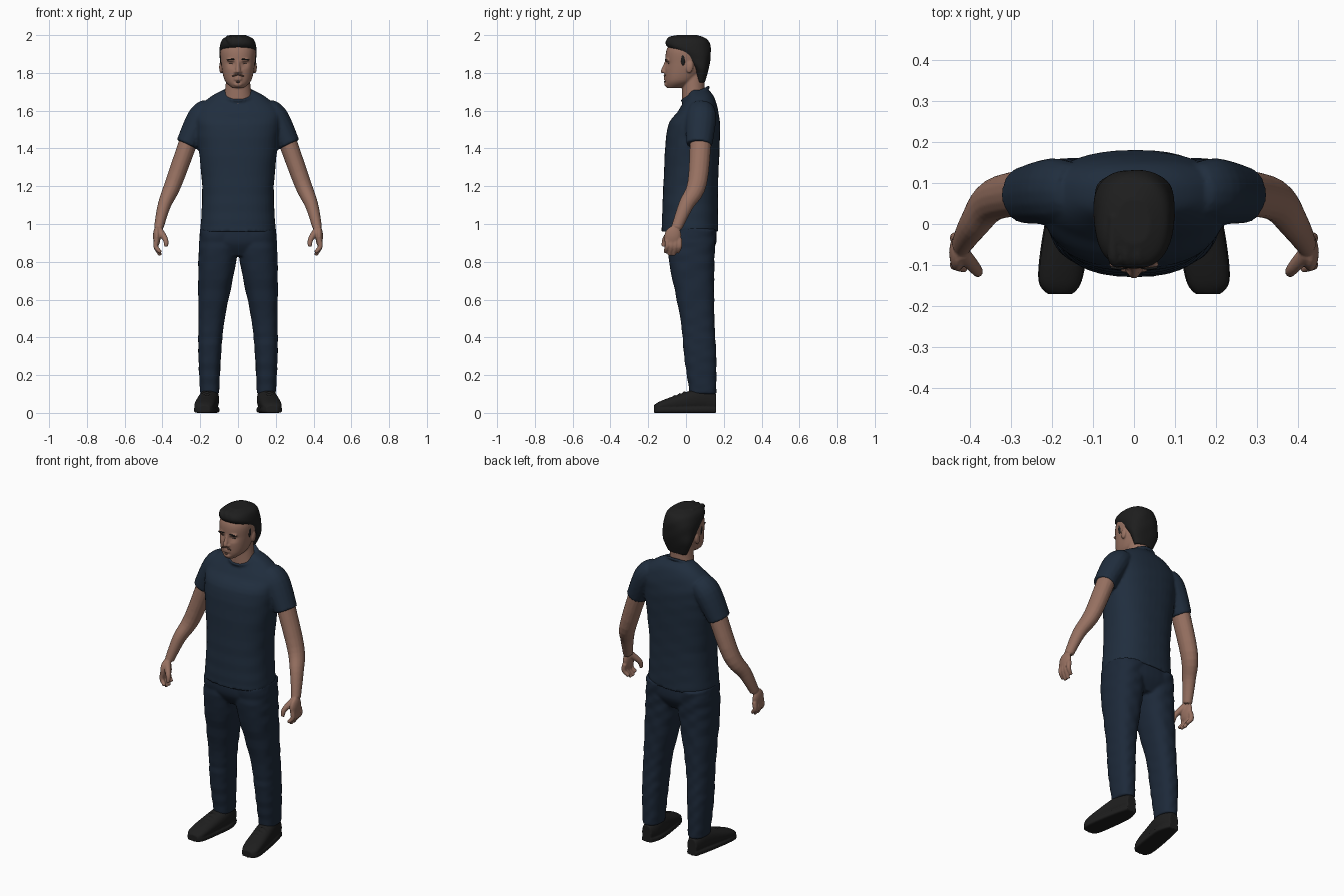
import bpy, bmesh, math
from mathutils import Vector, Matrix

if "Cube" in bpy.data.objects:
    bpy.data.objects.remove(bpy.data.objects["Cube"])


def material(name, red, green, blue):
    mat = bpy.data.materials.new(name)
    mat.use_nodes = True
    mat.diffuse_color = (red, green, blue, 1)
    shader = mat.node_tree.nodes["Principled BSDF"]
    shader.inputs["Base Color"].default_value = (red, green, blue, 1)
    shader.inputs["Roughness"].default_value = .8
    return mat


SKIN = material("skin", .31, .165, .12)
NAVY = material("navy cotton", .0145, .027, .048)
DENIM = material("dark denim", .012, .022, .041)
BLACK = material("black hair and leather", .013, .013, .013)
STUBBLE = material("stubble", .11, .06, .045)


def smooth_path(rows, steps):
    """Catmull-Rom interpolation of equal-length rows."""
    path = []
    for i in range(len(rows) - 1):
        before, start, end = rows[max(i - 1, 0)], rows[i], rows[i + 1]
        after = rows[min(i + 2, len(rows) - 1)]
        for k in range(steps):
            t = k / steps
            path.append([q + t / 2 * (r - p + t * (2 * p - 5 * q + 4 * r - s + t * (3 * (q - r) + s - p)))
                         for p, q, r, s in zip(before, start, end, after)])
    return path + [list(rows[-1])]


def bridge(bm, rings):
    """Join rings of points into one closed solid."""
    loops = [[bm.verts.new(point) for point in ring] for ring in rings]
    faces = [bm.faces.new(loops[0]), bm.faces.new(loops[-1])]
    for low, high in zip(loops, loops[1:]):
        for i in range(len(low)):
            faces.append(bm.faces.new((low[i - 1], low[i], high[i], high[i - 1])))
    bmesh.ops.recalc_face_normals(bm, faces=faces)


def section(at, half, near, far, x=0):
    """One rounded cross-section: half width about x, spanning near to far."""
    return at, half, near, far, x


def loft(bm, sections, power=2.4, lengthwise=False, fold=0):
    rings = []
    for at, half, near, far, x in smooth_path(sections, 6):
        ring = []
        for i in range(40):
            angle = math.tau * i / 40
            c, s = math.cos(angle), math.sin(angle)
            crease = 1 + fold * math.sin(at * 75 + 2 * math.sin(angle * 2) + 3 * c)
            across = x + half * crease * math.copysign(abs(c) ** (2 / power), c)
            depth = (near + far + (far - near) * crease * math.copysign(abs(s) ** (2 / power), s)) / 2
            ring.append(Vector((across, at, depth) if lengthwise else (across, depth, at)))
        rings.append(ring)
    bridge(bm, rings)


def tube(bm, rows, wide=1, ref=(0, 1, 0)):
    """Rows are x, y, z, radius; wide stretches the section along ref."""
    points = smooth_path(rows, 5)
    rings = []
    for i, (x, y, z, radius) in enumerate(points):
        ahead, behind = points[min(i + 1, len(points) - 1)], points[max(i - 1, 0)]
        along = (Vector(ahead[:3]) - Vector(behind[:3])).normalized()
        side = Vector(ref)
        side = (side - along * side.dot(along)).normalized()
        normal = side.cross(along)
        turns = [math.tau * k / 16 for k in range(16)]
        rings.append([Vector((x, y, z)) + radius * (normal * math.cos(a) + side * wide * math.sin(a))
                      for a in turns])
    bridge(bm, rings)


def ball(bm, place, size, turn=0, axis="X"):
    matrix = Matrix.Translation(place) @ Matrix.Rotation(turn, 4, axis) @ Matrix.Diagonal((*size, 1))
    bmesh.ops.create_uvsphere(bm, u_segments=20, v_segments=12, radius=1, matrix=matrix)


def finish(bm, name, mat, voxel=0, mirror=False):
    mesh = bpy.data.meshes.new(name)
    bm.to_mesh(mesh)
    bm.free()
    mesh.polygons.foreach_set("use_smooth", [True] * len(mesh.polygons))
    mesh.materials.append(mat)
    part = bpy.data.objects.new(name, mesh)
    bpy.context.collection.objects.link(part)
    if mirror:
        part.modifiers.new("mirror", "MIRROR").use_mirror_merge = False
    if voxel:
        blend = part.modifiers.new("blend", "REMESH")
        blend.mode, blend.voxel_size, blend.use_smooth_shade = "VOXEL", voxel, True
        soften = part.modifiers.new("soften", "SMOOTH")
        soften.factor, soften.iterations = .5, 2


SIDES = (1, -1)

# T-shirt: body, sleeves and collar rib
bm = bmesh.new()
loft(bm, [section(.96, .2, -.13, .17), section(1.2, .19, -.12, .17), section(1.5, .22, -.1, .18),
          section(1.6, .22, -.04, .17), section(1.67, .15, 0, .15), section(1.71, .08, .02, .12)], fold=.006)
for side in SIDES:
    tube(bm, [(side * .15, .08, 1.61, .06), (side * .2, .08, 1.56, .07), (side * .27, .07, 1.42, .06)], wide=1.15)
collar = []
for i in range(17):
    angle = math.tau * i / 16
    rise = math.sin(angle)
    collar.append((.08 * math.cos(angle), .05 + .07 * rise, 1.69 + .035 * rise, .008))
tube(bm, collar, ref=(0, 0, 1))
finish(bm, "t_shirt", NAVY, voxel=.008)

# Trousers: hips and two softly creased legs
bm = bmesh.new()
loft(bm, [section(.83, .14, -.06, .12), section(.9, .2, -.1, .16), section(.98, .2, -.1, .16)])
for side in SIDES:
    loft(bm, [section(.1, .05, .02, .16, side * .15), section(.3, .06, -.01, .16, side * .15),
              section(.5, .07, -.03, .15, side * .14), section(.8, .1, -.09, .15, side * .11),
              section(.97, .1, -.1, .16, side * .1)], fold=.022)
finish(bm, "trousers", DENIM, voxel=.008)

# Shoes: upper, sole cut to the same outline, and laces
bm = bmesh.new()
upper = [section(.16, .03, .01, .1, .15), section(.08, .05, .01, .13, .15), section(-.06, .055, .01, .09, .17),
         section(-.14, .05, .01, .06, .18), section(-.17, .03, .01, .04, .18)]
loft(bm, upper, lengthwise=True)
loft(bm, [section(y, half * 1.05, 0, .03, x) for y, half, low, top, x in upper], power=5, lengthwise=True)
for i in range(3):
    y, z = -.01 - i * .025, .11 - i * .01
    tube(bm, [(.14, y, z - .01, .005), (.165, y, z, .005), (.19, y, z - .01, .005)])
finish(bm, "shoes", BLACK, voxel=.005, mirror=True)

# Arms with palms, curled fingers and thumbs
bm = bmesh.new()
tube(bm, [(.24, .08, 1.5, .05), (.34, .06, 1.22, .045), (.39, 0, 1.1, .035), (.42, -.05, .98, .025)], wide=1.15)
ball(bm, (.43, -.07, .935), (.02, .045, .055), turn=-.2)
for i, tip in enumerate((.85, .835, .835, .85)):
    y = -.1 + i * .022
    tube(bm, [(.43, y, .92, .014), (.435, y, .88, .013), (.41, y - .01, tip, .01)])
tube(bm, [(.42, -.07, .97, .02), (.385, -.11, .92, .015), (.38, -.12, .88, .01)])
finish(bm, "arms", SKIN, voxel=.005, mirror=True)

# Head: skull with pressed eye sockets, neck, nose, lips, chin, brow and ears
bm = bmesh.new()
loft(bm, [section(1.72, .03, -.1, -.03), section(1.76, .07, -.11, .05), section(1.85, .09, -.11, .11),
          section(1.93, .09, -.1, .11), section(1.98, .04, -.05, .07)], power=2.2)
for vert in bm.verts:
    if vert.co.y < -.03:
        offset = Vector(((abs(vert.co.x) - .036) / .02, (vert.co.z - 1.847) / .015))
        vert.co.y += .014 * math.exp(-offset.length_squared)
loft(bm, [section(1.6, .09, -.02, .12), section(1.7, .07, -.02, .1), section(1.8, .06, -.02, .1)], power=2)
tube(bm, [(0, -.1, 1.87, .009), (0, -.11, 1.84, .01), (0, -.12, 1.81, .013), (0, -.12, 1.8, .01)])
for z in (1.766, 1.778):
    ball(bm, (0, -.11, z), (.022, .008, .006))
ball(bm, (0, -.1, 1.74), (.025, .015, .015))
for side in SIDES:
    ball(bm, (side * .013, -.113, 1.804), (.008, .01, .007))
    ball(bm, (side * .034, -.098, 1.868), (.028, .013, .008))
    ball(bm, (side * .09, .02, 1.83), (.01, .018, .032), turn=-.15)
finish(bm, "head", SKIN, voxel=.005)

# Hair: cap reaching down behind the ears, sideburns and a swept quiff
bm = bmesh.new()
loft(bm, [section(1.75, .06, .06, .1), section(1.82, .09, .04, .12), section(1.88, .097, -.02, .13),
          section(1.94, .097, -.1, .13), section(1.98, .08, -.1, .11), section(2, .04, -.05, .06)], fold=.008)
for side in SIDES:
    ball(bm, (side * .085, -.015, 1.875), (.01, .014, .04))
for x in (-.05, -.02, .01):
    tube(bm, [(x + .02, -.09, 1.95, .015), (x, -.08, 1.98, .015), (x, .02, 1.99, .01)], ref=(1, 0, 0))
finish(bm, "hair", BLACK, voxel=.005)

# Eyebrows and eye lines
bm = bmesh.new()
for side in SIDES:
    ball(bm, (side * .036, -.106, 1.871), (.022, .005, .004), turn=side * .08, axis="Y")
    ball(bm, (side * .036, -.092, 1.848), (.012, .004, .002))
finish(bm, "brows_and_lashes", BLACK)

# Moustache and chin patch
bm = bmesh.new()
for side in SIDES:
    ball(bm, (side * .015, -.113, 1.787), (.018, .005, .004), turn=side * .25, axis="Y")
ball(bm, (0, -.112, 1.752), (.01, .005, .005))
finish(bm, "moustache_and_chin_patch", STUBBLE)
